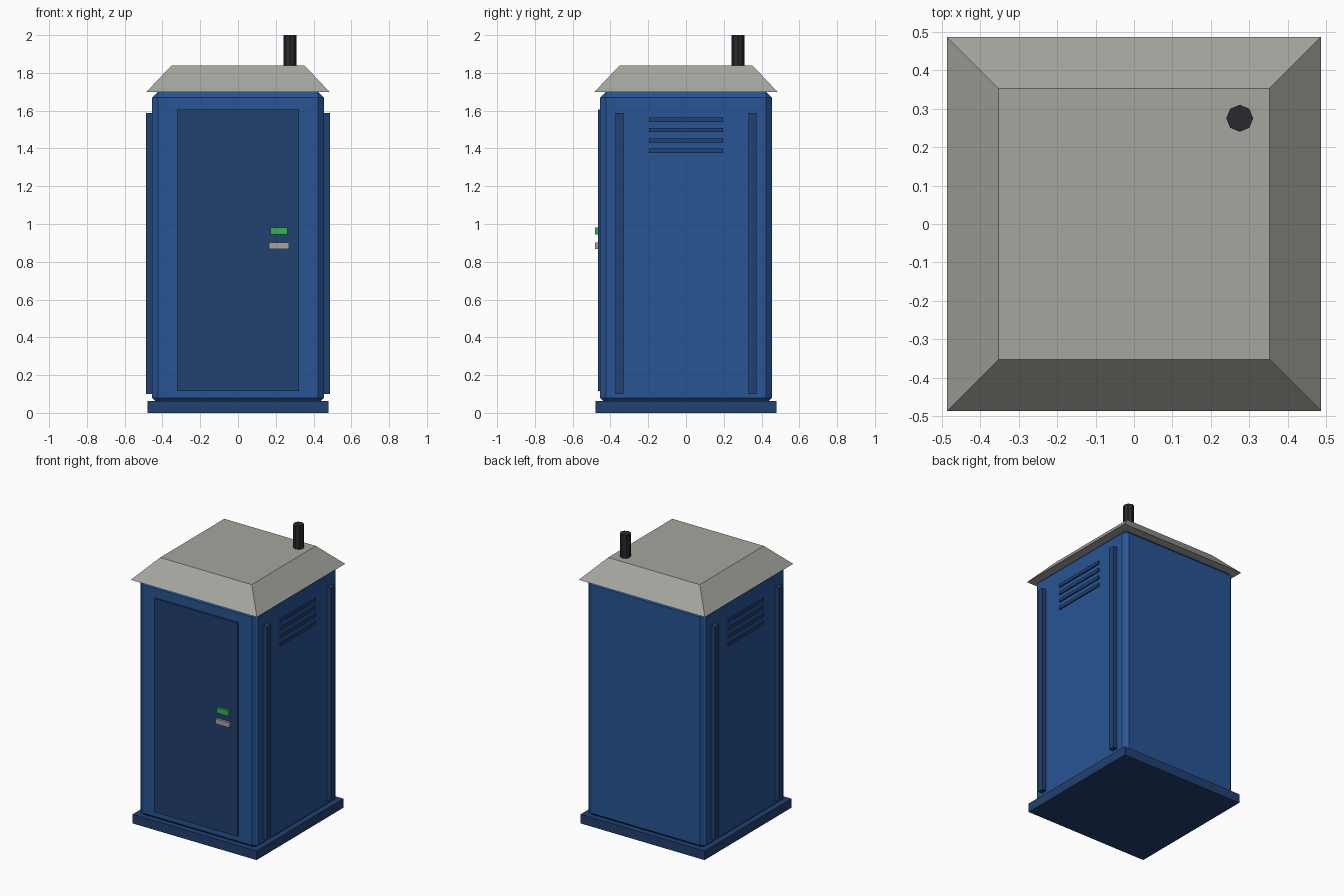
import bpy, bmesh, math
from mathutils import Matrix

if "Cube" in bpy.data.objects:
    bpy.data.objects.remove(bpy.data.objects["Cube"])


def material(name, rgb):
    m = bpy.data.materials.new(name)
    m.diffuse_color = (*rgb, 1)
    m.use_nodes = True
    m.node_tree.nodes["Principled BSDF"].inputs["Base Color"].default_value = m.diffuse_color
    return m


BLUE = material("blue_plastic", (0.021, 0.089, 0.296))
DARK_BLUE = material("dark_blue_plastic", (0.015, 0.052, 0.162))
GREY = material("light_grey", (0.38, 0.38, 0.35))
GREEN = material("green", (0.034, 0.456, 0.08))
BLACK = material("black", (0.022, 0.022, 0.028))


def finish(name, bm, mat):
    me = bpy.data.meshes.new(name)
    bm.to_mesh(me)
    bm.free()
    me.materials.append(mat)
    ob = bpy.data.objects.new(name, me)
    bpy.context.collection.objects.link(ob)
    return ob


def box(name, x, y, z, mat, bevel=0):
    """Box from (min, max) ranges, with an optional flat chamfer."""
    bm = bmesh.new()
    size = [r[1] - r[0] for r in (x, y, z)]
    mid = [(r[0] + r[1]) / 2 for r in (x, y, z)]
    bmesh.ops.create_cube(bm, size=1,
                          matrix=Matrix.Translation(mid) @ Matrix.Diagonal((*size, 1)))
    if bevel:
        bmesh.ops.bevel(bm, geom=bm.edges[:], offset=bevel, segments=1, affect='EDGES')
    return finish(name, bm, mat)


def cone(name, sides, r1, r2, x, y, z, mat, turn=0):
    bm = bmesh.new()
    bmesh.ops.create_cone(bm, cap_ends=True, segments=sides, radius1=r1, radius2=r2,
                          depth=z[1] - z[0],
                          matrix=Matrix.Translation((x, y, sum(z) / 2))
                          @ Matrix.Rotation(turn, 4, 'Z'))
    return finish(name, bm, mat)


# Base and cabin
box("base", (-0.478, 0.478), (-0.478, 0.478), (0, 0.063), DARK_BLUE)
box("cabin", (-0.454, 0.454), (-0.454, 0.454), (0.05, 1.70), BLUE, bevel=0.03)

# Door with lock indicator and handle
box("door", (-0.322, 0.322), (-0.466, -0.44), (0.117, 1.605), DARK_BLUE)
box("lock_indicator", (0.171, 0.263), (-0.482, -0.46), (0.945, 0.982), GREEN)
box("door_handle", (0.163, 0.271), (-0.482, -0.46), (0.868, 0.902), GREY)

# Side ribs and vent slats
for side, s in (("left", -1), ("right", 1)):
    for end, y in (("front", -0.353), ("back", 0.353)):
        box(f"{side}_{end}_rib", sorted((s * 0.44, s * 0.486)),
            (y - 0.021, y + 0.021), (0.10, 1.587), DARK_BLUE)
    for i in range(4):
        z = 1.388 + i * 0.0547
        box(f"{side}_vent_slat_{i + 1}", sorted((s * 0.44, s * 0.463)),
            (-0.196, 0.196), (z - 0.011, z + 0.011), DARK_BLUE)

# Roof and vent pipe
r = math.sqrt(2)
cone("roof", 4, 0.486 * r, 0.353 * r, 0, 0, (1.698, 1.838), GREY, math.pi / 4)
cone("vent_pipe", 8, 0.035, 0.035, 0.275, 0.275, (1.80, 2.0), BLACK)
